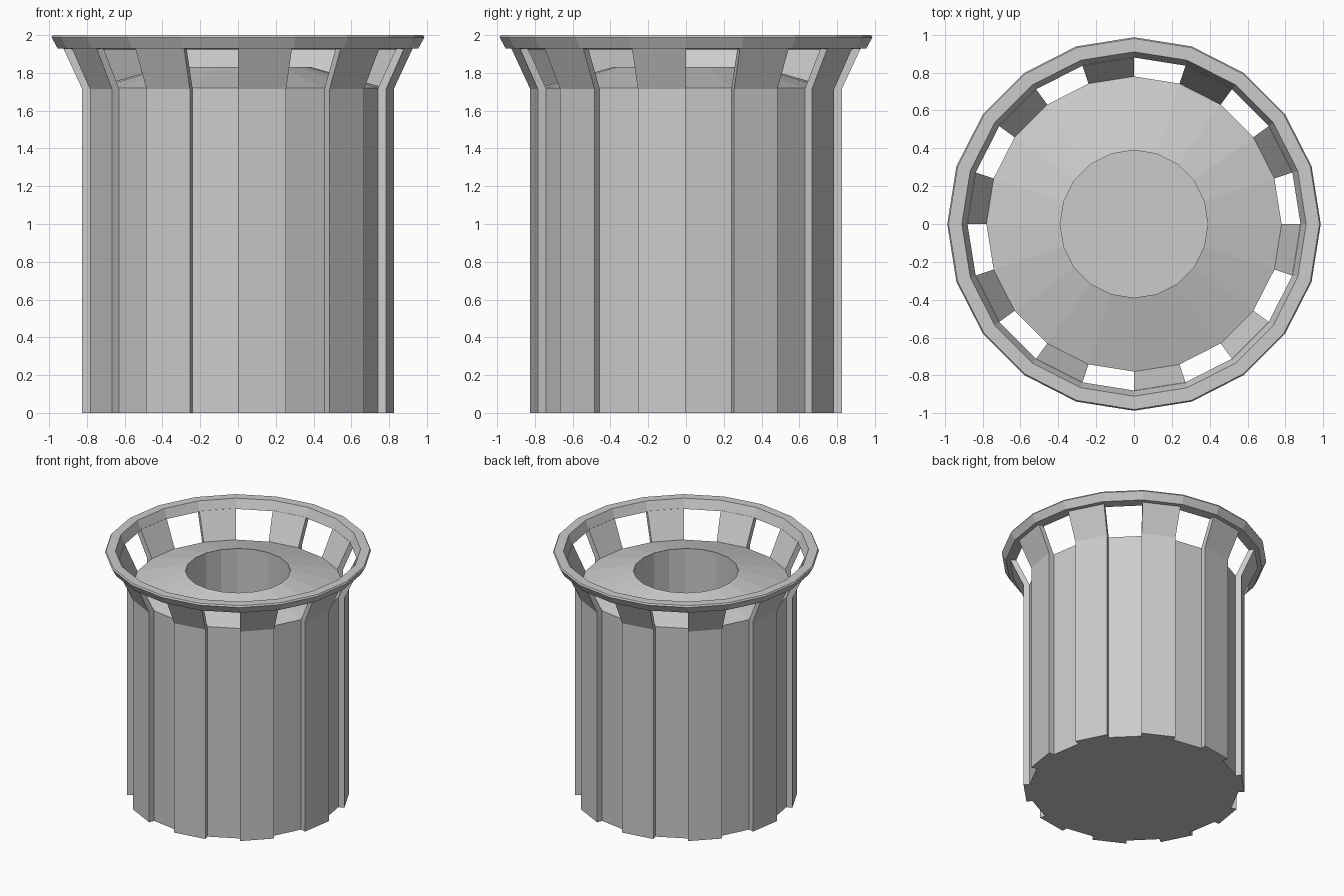
import bpy, bmesh
from math import cos, sin, pi

if "Cube" in bpy.data.objects:
    bpy.data.objects.remove(bpy.data.objects["Cube"])

N = 20                      # sides of every ring
STEP = 2 * pi / N


def point(r, z, i):
    return (r * cos(i * STEP), r * sin(i * STEP), z)


def finish(name, bm):
    bmesh.ops.remove_doubles(bm, verts=bm.verts, dist=1e-5)
    bmesh.ops.recalc_face_normals(bm, faces=bm.faces)
    mesh = bpy.data.meshes.new(name)
    bm.to_mesh(mesh)
    bm.free()
    obj = bpy.data.objects.new(name, mesh)
    bpy.context.collection.objects.link(obj)
    return obj


def rings(bm, profile):
    return [[bm.verts.new(point(r, z, i)) for i in range(N)] for r, z in profile]


def bridge(bm, a, b, sides=range(N)):
    for i in sides:
        j = (i + 1) % N
        bm.faces.new((a[i], a[j], b[j], b[i]))


# Bin body: base, recessed wall panels, domed lid and deep round opening
bm = bmesh.new()
base, shoulder, lip, floor = rings(bm, [(0.78, 0), (0.78, 1.72), (0.39, 1.83), (0.39, 0.4)])
bridge(bm, base, shoulder, range(0, N, 2))
bridge(bm, shoulder, lip)
bridge(bm, lip, floor)
bm.faces.new(base)
bm.faces.new(floor)
finish("bin_body", bm)

# Raised slats on every other side, flaring outward to carry the rim
slat_profile = [(0.78, 0), (0.825, 0), (0.825, 1.715), (0.925, 1.93), (0.88, 1.93), (0.78, 1.72)]
for k in range(1, N, 2):
    bm = bmesh.new()
    a = [bm.verts.new(point(r, z, k)) for r, z in slat_profile]
    b = [bm.verts.new(point(r, z, k + 1)) for r, z in slat_profile]
    for s in range(5):
        bm.faces.new((a[s], a[s + 1], b[s + 1], b[s]))
    bm.faces.new(a)
    bm.faces.new(b[::-1])
    finish(f"slat_{k // 2 + 1}", bm)

# Top rim
bm = bmesh.new()
loops = rings(bm, [(0.955, 1.93), (0.987, 1.988), (0.98, 2.0), (0.91, 2.0), (0.88, 1.925)])
for s in range(5):
    bridge(bm, loops[s], loops[(s + 1) % 5])
finish("top_rim", bm)
